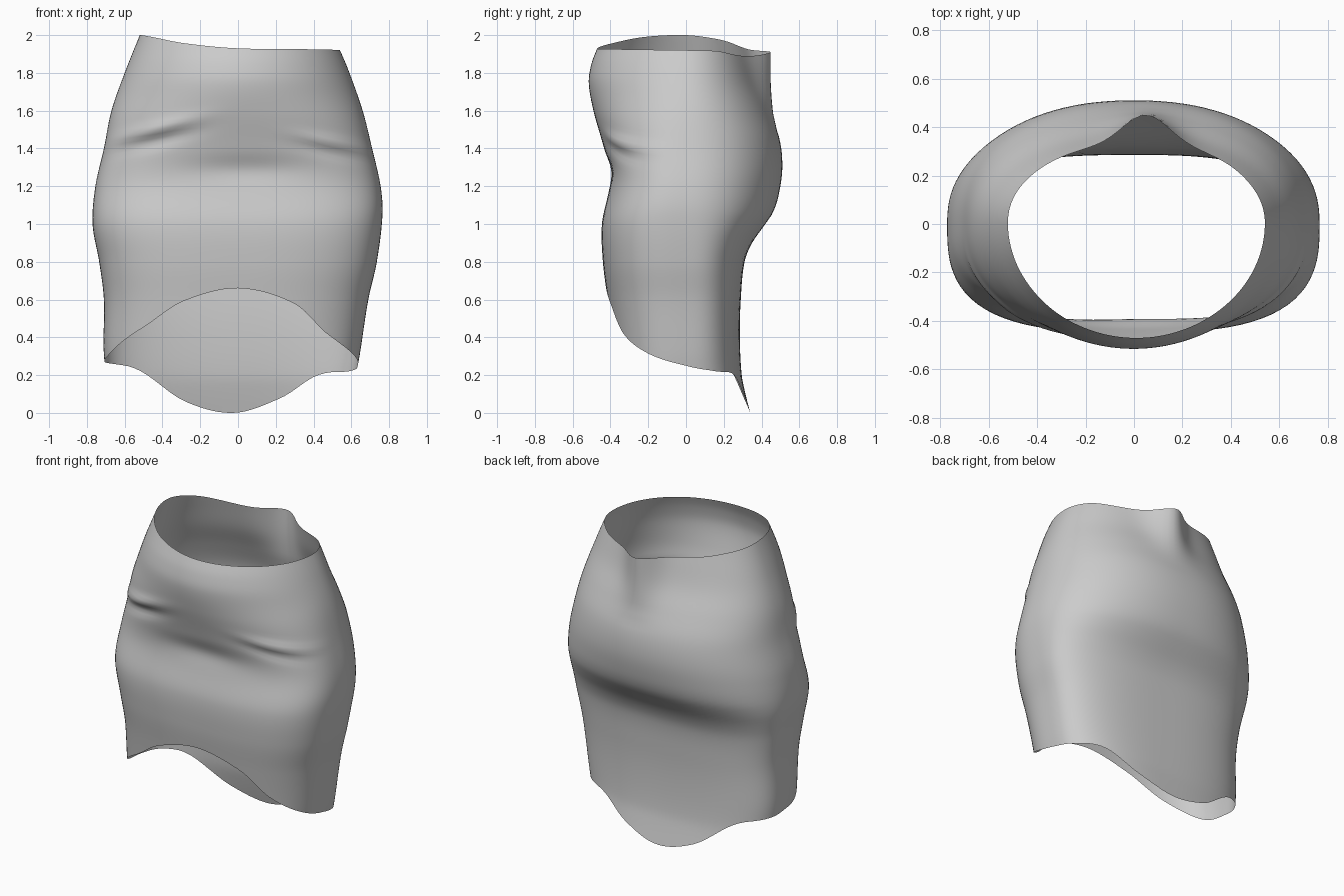
import bpy, bmesh
from math import sin, cos, radians, exp, copysign

if "Cube" in bpy.data.objects:
    bpy.data.objects.remove(bpy.data.objects["Cube"])

N_AROUND, N_UP = 112, 64


def curve(keys, t):
    """Smooth cubic through (t, value) keys."""
    if t <= keys[0][0]:
        return keys[0][1]
    for i in range(len(keys) - 1):
        (a, p), (b, q) = keys[i], keys[i + 1]
        if t <= b:
            def slope(j):
                if 0 < j < len(keys) - 1:
                    l, r = keys[j - 1], keys[j + 1]
                    return (r[1] - l[1]) / (r[0] - l[0])
                return (q - p) / (b - a)
            h = b - a
            s = (t - a) / h
            return ((2*s**3 - 3*s*s + 1) * p + (s**3 - 2*s*s + s) * h * slope(i)
                    + (3*s*s - 2*s**3) * q + (s**3 - s*s) * h * slope(i + 1))
    return keys[-1][1]


def looped(keys):
    """Repeat angle keys so the curve wraps cleanly."""
    return [(a - 360, v) for a, v in keys] + keys + [(a + 360, v) for a, v in keys]


# Edge heights by angle: 0 right, 90 back, 180 left, 270 front
hem = looped([(0, .25), (30, .22), (52, .20), (69, .08), (92, 0), (113, .06), (130, .21),
              (140, .25), (180, .275), (205, .31), (230, .45), (247, .59), (270, .66),
              (294, .58), (310, .42), (332, .31)])
rim = looped([(0, 1.92), (30, 1.915), (50, 1.895), (70, 1.89), (85, 1.91), (100, 1.92),
              (120, 1.94), (145, 1.975), (180, 2.0), (210, 1.99), (240, 1.955),
              (270, 1.93), (315, 1.925)])

# Profiles by height
right = [(0, .60), (.2, .625), (.31, .645), (.6, .69), (.8, .735), (1.05, .765),
         (1.2, .755), (1.4, .71), (1.6, .66), (1.8, .59), (1.92, .54), (2, .50)]
left = [(0, .67), (.31, .71), (.6, .71), (.8, .735), (1, .77), (1.2, .755),
        (1.4, .71), (1.6, .67), (1.8, .60), (2, .52)]
front = [(.2, .37), (.4, .39), (.6, .415), (.8, .44), (1, .445), (1.22, .405),
         (1.4, .435), (1.6, .49), (1.75, .515), (1.85, .50), (1.93, .47), (2, .44)]
back = [(0, .34), (.1, .315), (.2, .295), (.4, .285), (.6, .29), (.8, .31), (.9, .35),
        (1, .42), (1.06, .46), (1.15, .49), (1.3, .51), (1.45, .495), (1.6, .44),
        (1.75, .375), (1.92, .33), (2, .31)]
front_square = [(.3, 2.8), (1, 3.0), (1.25, 2.7), (1.5, 2.3), (1.7, 2.0), (2, 2.0)]
back_square = [(0, 2.8), (.8, 2.8), (1.1, 2.3), (1.5, 2.2), (1.92, 2.1)]

# Small cloth folds on the front: x, z, x size, z size, slope, push outward
folds = [(-.45, 1.50, .20, .035, .25, .022), (-.45, 1.43, .20, .035, .25, -.018),
         (.52, 1.43, .18, .03, -.2, .015), (.52, 1.37, .18, .03, -.2, -.012),
         (.05, 1.29, .30, .07, 0, -.018)]


def point(deg, v):
    low, high = curve(hem, deg), curve(rim, deg)
    z = low + (high - low) * v
    c, s = cos(radians(deg)), sin(radians(deg))
    n = curve(back_square if s > 0 else front_square, z)
    r = (abs(c)**n + abs(s)**n) ** (-1 / n)
    x = curve(right if c > 0 else left, z) * r * c
    y = curve(back if s > 0 else front, z) * r * s
    if s > 0:
        # pinched pleat at the back of the waist
        grow = curve([(1.5, 0), (1.6, .02), (1.75, .075), (1.92, .12)], z)
        y += grow * exp(-((x - .05) / .13)**2)
    else:
        for fx, fz, sx, sz, k, d in folds:
            dz = z - fz - k * (x - fx)
            w = d * exp(-((x - fx) / sx)**2 - (dz / sz)**2) * min(1, -s * 3)
            y -= w
            x += copysign(w * .4 * abs(c), x)
    return x, y, z


# Open cloth tube
bm = bmesh.new()
rows = [[bm.verts.new(point(360 * i / N_AROUND, j / N_UP)) for i in range(N_AROUND)]
        for j in range(N_UP + 1)]
for a, b in zip(rows, rows[1:]):
    for i in range(N_AROUND):
        k = (i + 1) % N_AROUND
        f = bm.faces.new((a[i], a[k], b[k], b[i]))
        f.smooth = True
mesh = bpy.data.meshes.new("skirt")
bm.to_mesh(mesh)
bm.free()
skirt = bpy.data.objects.new("skirt", mesh)
bpy.context.collection.objects.link(skirt)
